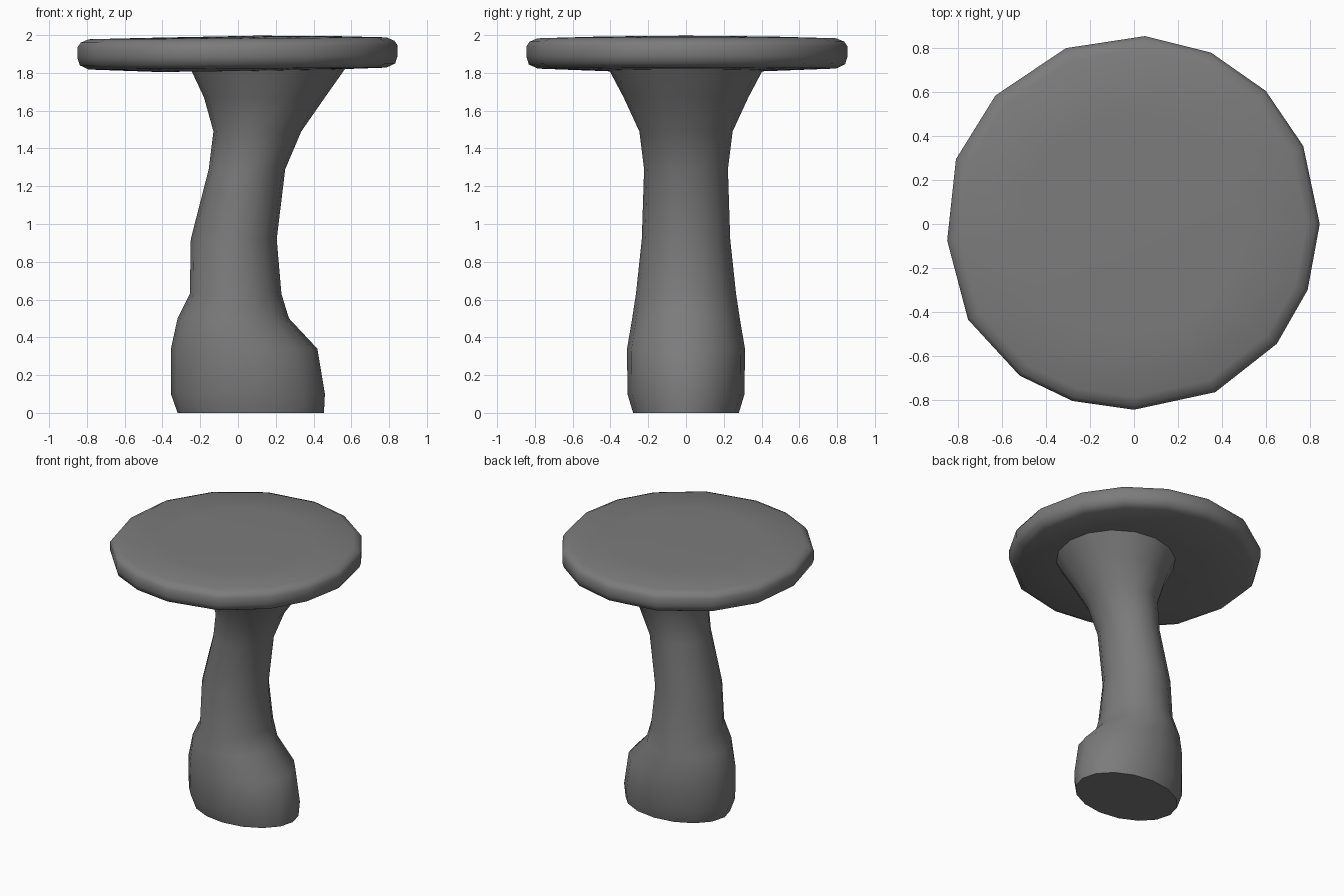
import bpy, bmesh, math

if "Cube" in bpy.data.objects:
    bpy.data.objects.remove(bpy.data.objects["Cube"], do_unlink=True)

grey = bpy.data.materials.new("dark grey")
grey.use_nodes = True
colour = (0.2, 0.2, 0.2, 1)
grey.diffuse_color = colour
grey.node_tree.nodes["Principled BSDF"].inputs["Base Color"].default_value = colour


def loft(name, rings, bottom, top):
    """Skin a stack of equal rings and close both ends with a fan."""
    bm = bmesh.new()
    loops = [[bm.verts.new(p) for p in ring] for ring in rings]
    n = len(loops[0])
    for low, high in zip(loops, loops[1:]):
        for i in range(n):
            j = (i + 1) % n
            bm.faces.new((low[i], low[j], high[j], high[i]))
    for loop, centre in ((loops[0], bottom), (loops[-1], top)):
        hub = bm.verts.new(centre)
        for i in range(n):
            bm.faces.new((loop[i], loop[(i + 1) % n], hub))
    bmesh.ops.recalc_face_normals(bm, faces=bm.faces)
    mesh = bpy.data.meshes.new(name)
    bm.to_mesh(mesh)
    bm.free()
    mesh.materials.append(grey)
    obj = bpy.data.objects.new(name, mesh)
    bpy.context.collection.objects.link(obj)
    bpy.ops.object.select_all(action="DESELECT")
    obj.select_set(True)
    bpy.context.view_layer.objects.active = obj
    bpy.ops.object.shade_smooth_by_angle(angle=math.radians(65))
    return obj


# Bent stem with a swollen foot: height, left edge, right edge, half depth
stem = [(0, -.32, .455, .28), (.1, -.355, .46, .31), (.34, -.355, .42, .312),
        (.5, -.32, .27, .285), (.63, -.255, .23, .265), (.92, -.25, .205, .234),
        (1.29, -.155, .25, .222), (1.49, -.13, .335, .247),
        (1.67, -.18, .46, .33), (1.84, -.26, .58, .42)]
sides = 16
stem_rings = []
for z, x0, x1, depth in stem:
    angles = [math.tau * i / sides for i in range(sides)]
    stem_rings.append([((x0 + x1) / 2 + (x1 - x0) / 2 * math.cos(a),
                        depth * math.sin(a), z) for a in angles])
loft("stem", stem_rings, (.06, 0, 0), (.16, 0, 1.84))

# Uneven round tabletop with softened rim
outline = [(.845, 0), (.77, .355), (.6, .605), (.35, .78), (.05, .855),
           (-.31, .8), (-.63, .585), (-.81, .295), (-.85, -.075),
           (-.755, -.435), (-.52, -.69), (-.28, -.805), (0, -.845),
           (.37, -.765), (.65, -.545), (.79, -.3)]
levels = [(.5, 1.81), (.93, 1.823), (.985, 1.845), (1, 1.885),
          (1, 1.94), (.98, 1.965), (.93, 1.983), (.6, 1.99)]
top_rings = [[(x * s, y * s, z + .006 * x) for x, y in outline] for s, z in levels]
loft("tabletop", top_rings, (.1, 0, 1.81), (.1, 0, 1.997))
